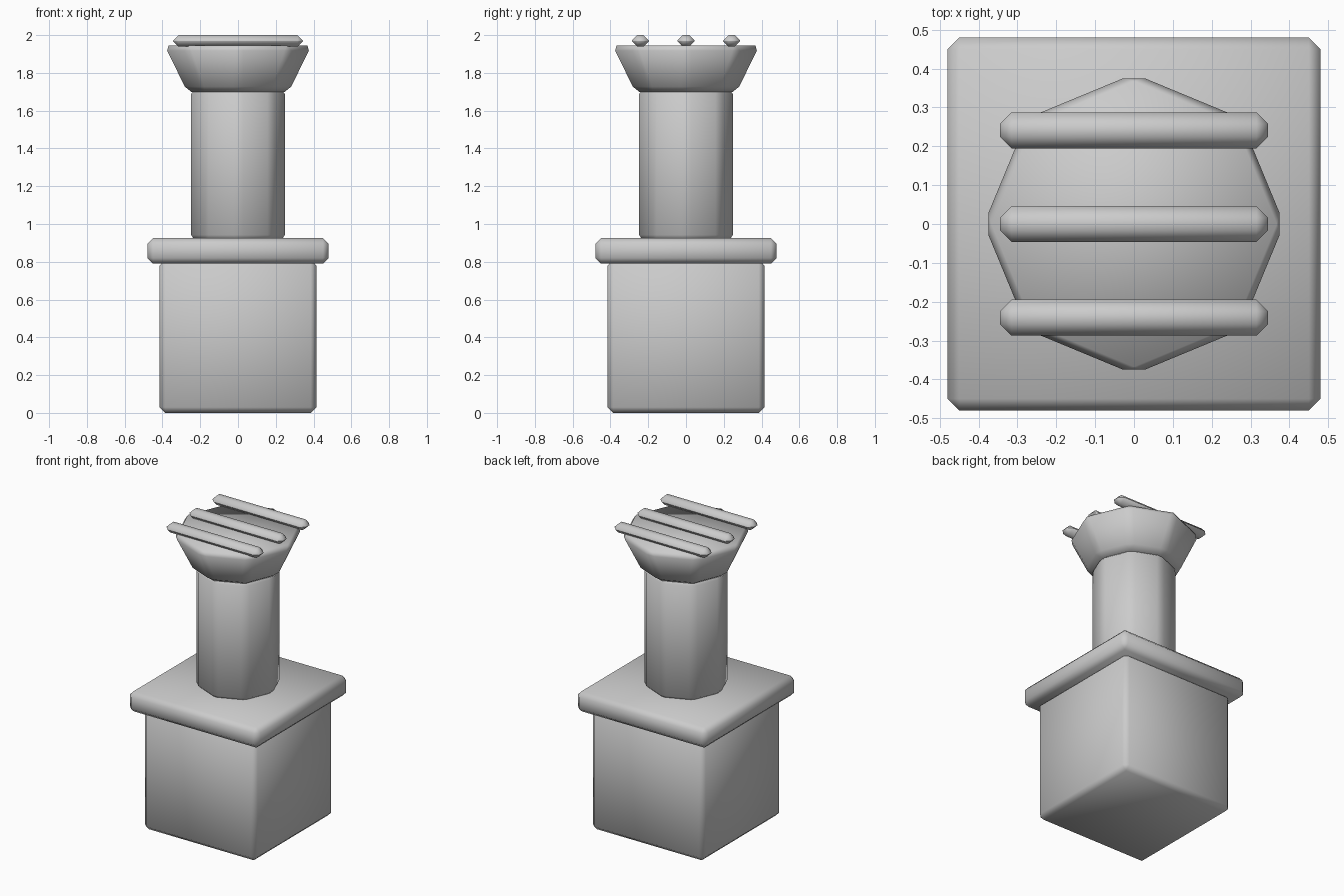
import bpy

if "Cube" in bpy.data.objects:
    bpy.data.objects.remove(bpy.data.objects["Cube"])


def finish(obj, name, bevel):
    """Name the part, chamfer every edge and shade it smooth."""
    obj.name = name
    bpy.ops.object.transform_apply(location=False, rotation=False, scale=True)
    bpy.ops.object.shade_smooth()
    mod = obj.modifiers.new("chamfer", 'BEVEL')
    mod.width = bevel
    mod.segments = 1
    mod.limit_method = 'ANGLE'


def block(name, sx, sy, z0, z1, y=0.0, bevel=0.03):
    bpy.ops.mesh.primitive_cube_add(size=1, location=(0, y, (z0 + z1) / 2))
    obj = bpy.context.object
    obj.scale = (sx, sy, z1 - z0)
    finish(obj, name, bevel)


def octagon(name, r0, r1, z0, z1, bevel=0.03):
    bpy.ops.mesh.primitive_cone_add(vertices=8, radius1=r0, radius2=r1,
                                    depth=z1 - z0,
                                    location=(0, 0, (z0 + z1) / 2))
    finish(bpy.context.object, name, bevel)


# Square pedestal and overhanging slab
block("pedestal", 0.83, 0.83, 0.0, 0.81)
block("slab", 0.96, 0.96, 0.79, 0.925)

# Eight-sided column and flared bowl
octagon("column", 0.26, 0.26, 0.912, 1.718)
octagon("bowl", 0.28, 0.40, 1.70, 1.945)

# Three grate bars across the bowl
for i in (-1, 0, 1):
    block(f"grate_bar_{i + 2}", 0.69, 0.092, 1.94, 2.0, y=0.241 * i, bevel=0.0295)
